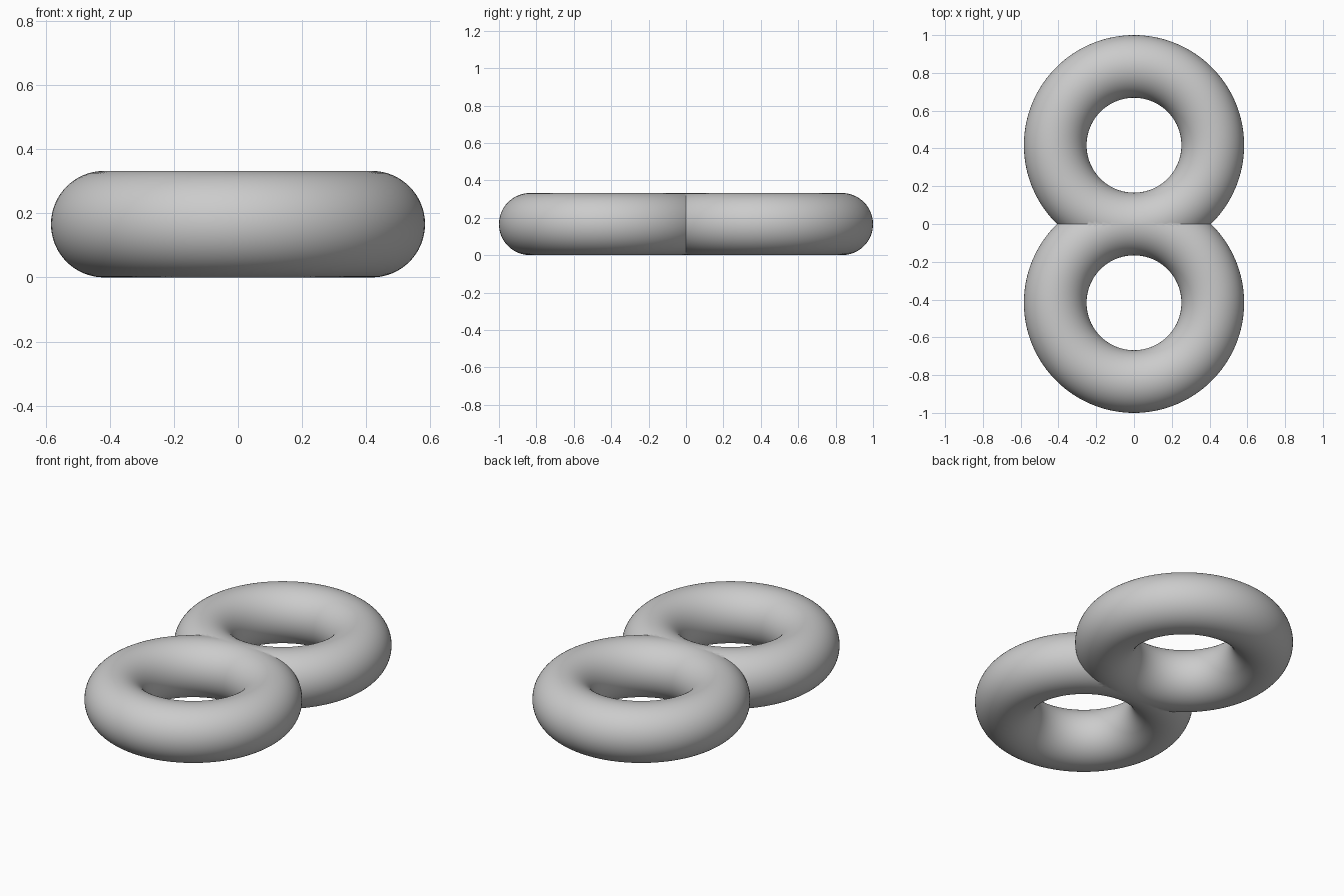
import bpy
import bmesh
from math import radians

cube = bpy.data.objects.get("Cube")
if cube:
    bpy.data.objects.remove(cube, do_unlink=True)

RING = 0.417   # radius of the ring's centre line, also its offset from the middle
TUBE = 0.166   # radius of the tube

# Plain grey
grey = bpy.data.materials.new("light_grey")
grey.use_nodes = True
colour = (0.6, 0.6, 0.6, 1)
grey.diffuse_color = colour
grey.node_tree.nodes["Principled BSDF"].inputs["Base Color"].default_value = colour

# One ring, standing on the ground behind the middle
bpy.ops.mesh.primitive_torus_add(
    major_radius=RING, minor_radius=TUBE,
    major_segments=128, minor_segments=64,
    location=(0, 0, 0))
rings = bpy.context.object
rings.name = "joined_rings"
rings.data.name = "joined_rings"
rings.data.materials.append(grey)

# Trim the ring where it meets its twin, then mirror it and weld the seam
bm = bmesh.new()
bm.from_mesh(rings.data)
bmesh.ops.translate(bm, verts=bm.verts, vec=(0, RING, TUBE))
bmesh.ops.bisect_plane(
    bm, geom=bm.verts[:] + bm.edges[:] + bm.faces[:], dist=0.0001,
    plane_co=(0, 0, 0), plane_no=(0, 1, 0), clear_inner=True)
bmesh.ops.mirror(bm, geom=bm.verts[:] + bm.edges[:] + bm.faces[:],
                 axis='Y', merge_dist=0.0005)
bmesh.ops.recalc_face_normals(bm, faces=bm.faces)
bm.to_mesh(rings.data)
bm.free()

# Smooth tubes with a crisp crease at the neck
bpy.ops.object.shade_smooth_by_angle(angle=radians(40))
